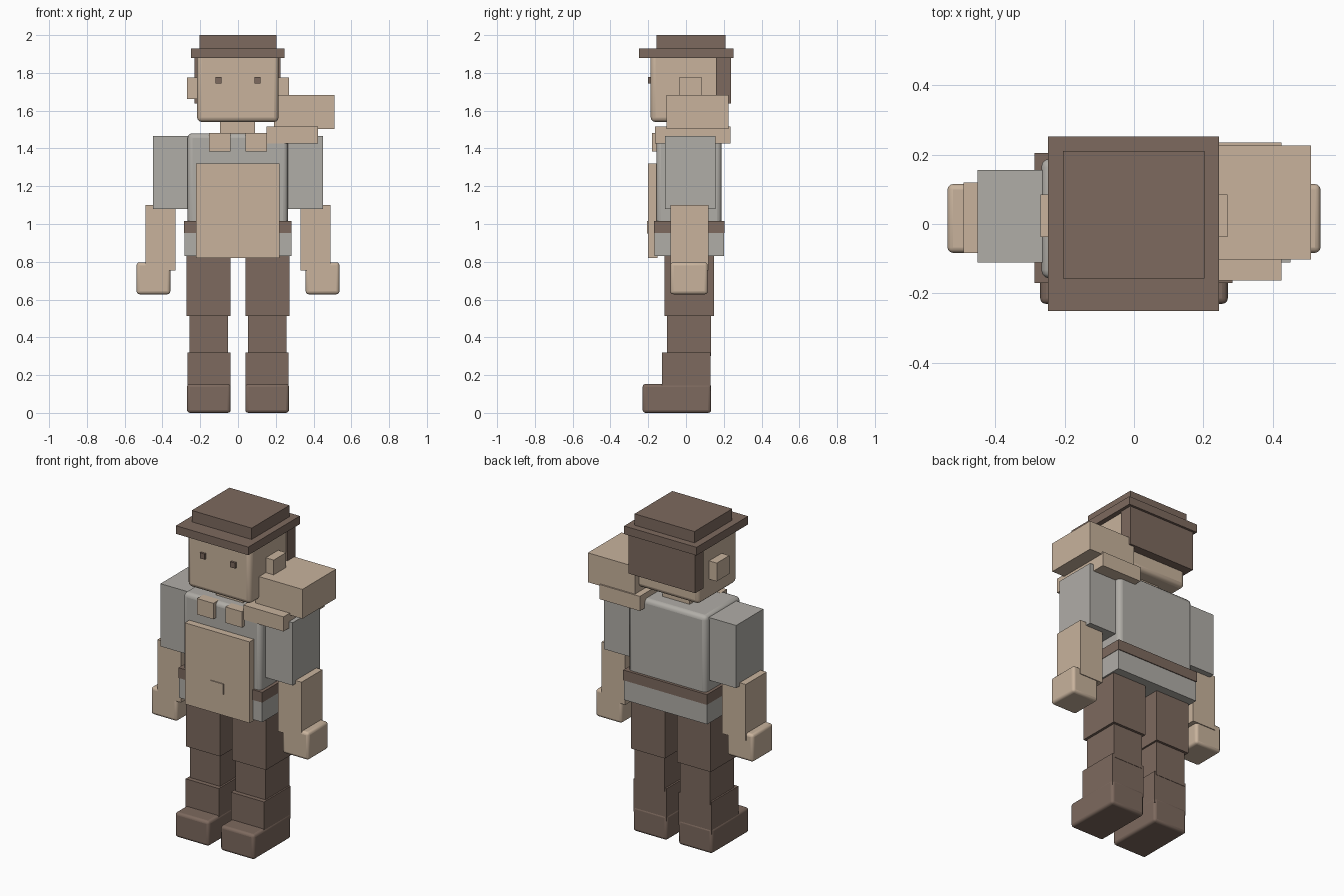
import bpy


def material(name, rgb):
    m = bpy.data.materials.new(name)
    m.diffuse_color = (*rgb, 1)
    return m


TAN = material("tan", (0.58, 0.45, 0.335))
BROWN = material("brown", (0.205, 0.142, 0.112))
GREY = material("warm grey", (0.435, 0.418, 0.386))


def box(name, x, y, z, mat, bevel=0.0):
    """Axis-aligned block given as (min, max) ranges, with optional rounded edges."""
    bpy.ops.mesh.primitive_cube_add(
        size=1, location=[(r[0] + r[1]) / 2 for r in (x, y, z)])
    ob = bpy.context.object
    ob.name = ob.data.name = name
    ob.scale = [r[1] - r[0] for r in (x, y, z)]
    bpy.ops.object.transform_apply(location=False, rotation=False, scale=True)
    ob.data.materials.append(mat)
    if bevel:
        mod = ob.modifiers.new("rounded edges", "BEVEL")
        mod.width, mod.segments = bevel, 3
        bpy.ops.object.shade_smooth_by_angle()
    return ob


def pair(name, x, y, z, mat, bevel=0.0):
    """The same block on both sides of the body."""
    box("right_" + name, (-x[1], -x[0]), y, z, mat, bevel)
    box("left_" + name, x, y, z, mat, bevel)


# Hat
box("hat_crown", (-0.205, 0.203), (-0.157, 0.21), (1.92, 2.0), BROWN)
box("hat_brim", (-0.248, 0.245), (-0.25, 0.252), (1.88, 1.93), BROWN)

# Head
box("head", (-0.217, 0.215), (-0.187, 0.185), (1.54, 1.91), TAN, 0.025)
box("hair", (-0.229, 0.226), (0.158, 0.238), (1.637, 1.89), BROWN)
pair("ear", (0.2, 0.269), (-0.037, 0.085), (1.662, 1.775), TAN)
pair("eye", (0.087, 0.12), (-0.2, -0.18), (1.745, 1.779), BROWN)
box("neck", (-0.095, 0.09), (-0.08, 0.1), (1.45, 1.56), TAN)

# Torso, belt and hem
box("torso", (-0.267, 0.264), (-0.157, 0.188), (0.87, 1.48), GREY, 0.025)
box("hem", (-0.284, 0.282), (-0.167, 0.2), (0.83, 0.96), GREY)
box("belt", (-0.286, 0.284), (-0.17, 0.205), (0.952, 1.015), BROWN)

# Apron with buckle and collar tabs
box("apron", (-0.222, 0.219), (-0.2, -0.15), (0.82, 1.32), TAN)
box("buckle", (-0.045, 0.043), (-0.206, -0.17), (0.95, 1.015), TAN)
pair("collar_tab", (0.041, 0.153), (-0.181, -0.12), (1.383, 1.481), TAN)

# Shoulder load on one side
box("shoulder_pad", (0.15, 0.424), (-0.163, 0.235), (1.425, 1.515), TAN)
box("shoulder_pack", (0.19, 0.51), (-0.102, 0.226), (1.503, 1.684), TAN)

# Arms
pair("sleeve", (0.25, 0.45), (-0.111, 0.155), (1.08, 1.466), GREY)
pair("forearm", (0.33, 0.491), (-0.083, 0.12), (0.755, 1.1), TAN)
pair("hand", (0.358, 0.537), (-0.083, 0.115), (0.628, 0.797), TAN, 0.016)

# Legs
pair("thigh", (0.041, 0.272), (-0.115, 0.148), (0.513, 0.86), BROWN)
pair("shin", (0.052, 0.257), (-0.1, 0.133), (0.3, 0.53), BROWN)
pair("boot_shaft", (0.041, 0.267), (-0.128, 0.131), (0.12, 0.32), BROWN)
pair("boot_foot", (0.039, 0.27), (-0.23, 0.133), (0.0, 0.153), BROWN, 0.016)
